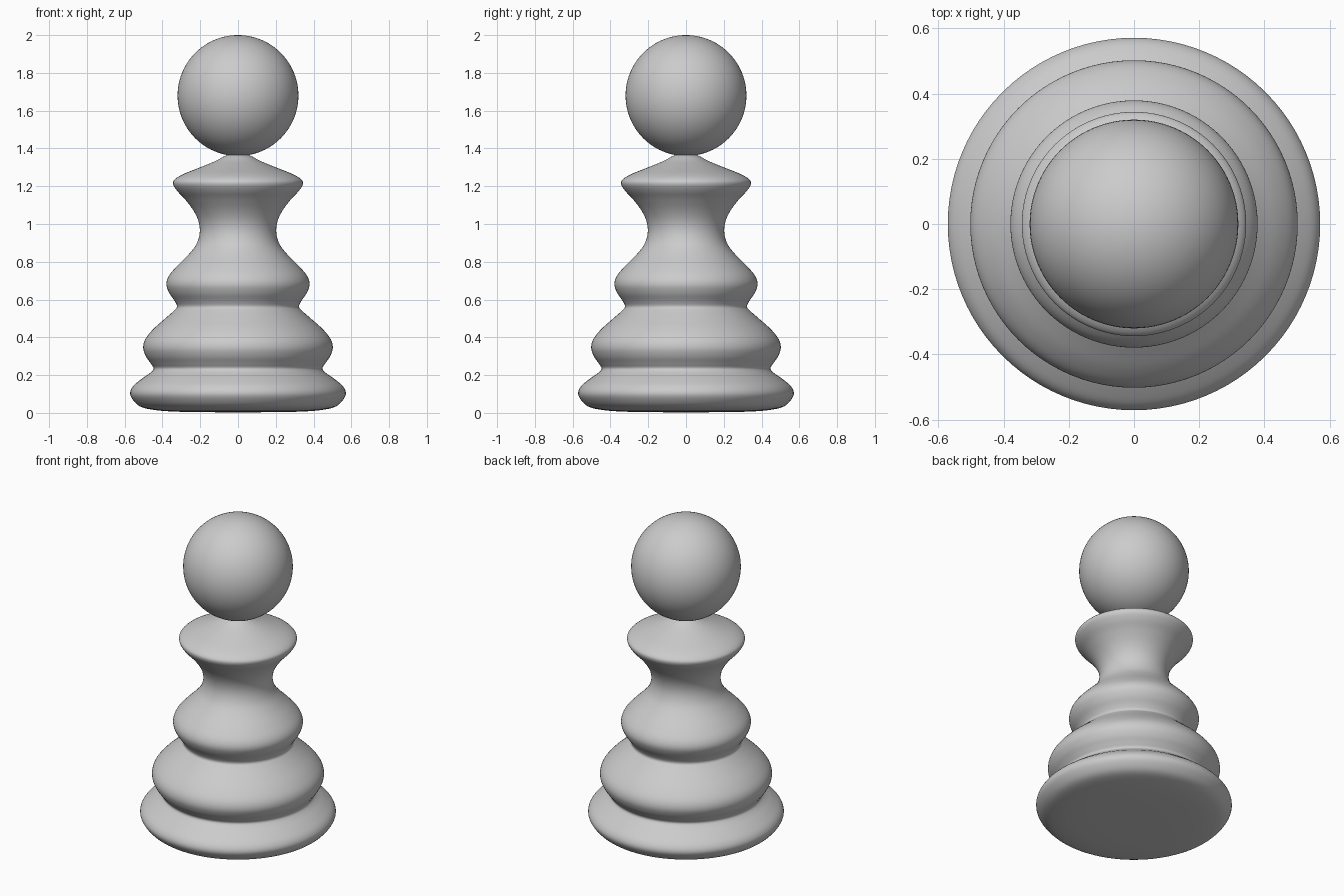
import bpy, bmesh, math
from mathutils import Vector

if "Cube" in bpy.data.objects:
    bpy.data.objects.remove(bpy.data.objects["Cube"])

SEGMENTS = 96
STEPS = 5


def smooth_profile(points, steps):
    """Catmull-Rom curve through (radius, height) points."""
    p = [Vector(q) for q in points]
    p = [p[0]] + p + [p[-1]]
    out = []
    for a, b, c, d in zip(p, p[1:], p[2:], p[3:]):
        for i in range(steps):
            t = i / steps
            out.append(0.5 * (2 * b + (c - a) * t + (2 * a - 5 * b + 4 * c - d) * t**2
                              + (3 * b - a - 3 * c + d) * t**3))
    return out + [p[-1]]


def lathe(name, points):
    bm = bmesh.new()
    verts = [bm.verts.new((max(r, 0), 0, z)) for r, z in smooth_profile(points, STEPS)]
    edges = [bm.edges.new(pair) for pair in zip(verts, verts[1:])]
    bmesh.ops.spin(bm, geom=verts + edges, cent=(0, 0, 0), axis=(0, 0, 1),
                   angle=math.tau, steps=SEGMENTS)
    bmesh.ops.remove_doubles(bm, verts=bm.verts, dist=1e-4)
    bmesh.ops.recalc_face_normals(bm, faces=bm.faces)
    for f in bm.faces:
        f.smooth = True
    mesh = bpy.data.meshes.new(name)
    bm.to_mesh(mesh)
    bm.free()
    obj = bpy.data.objects.new(name, mesh)
    bpy.context.collection.objects.link(obj)
    return obj


# Turned body: foot, two rings, waist and collar
lathe("body", [
    (0, 0.003), (0.2, 0.004), (0.36, 0.008), (0.46, 0.018), (0.52, 0.035),
    (0.557, 0.07), (0.571, 0.105), (0.555, 0.142), (0.51, 0.18), (0.465, 0.212),
    (0.447, 0.235), (0.462, 0.262), (0.488, 0.3), (0.502, 0.345), (0.49, 0.392),
    (0.448, 0.444), (0.39, 0.496), (0.34, 0.54), (0.323, 0.562), (0.335, 0.592),
    (0.364, 0.635), (0.379, 0.68), (0.366, 0.725), (0.323, 0.777), (0.265, 0.835),
    (0.222, 0.89), (0.203, 0.95), (0.208, 1.01), (0.235, 1.07), (0.28, 1.13),
    (0.322, 1.175), (0.343, 1.21), (0.335, 1.236), (0.29, 1.264), (0.2, 1.3),
    (0.12, 1.333), (0.07, 1.36), (0.03, 1.372), (0, 1.375),
])

# Ball on top
bpy.ops.mesh.primitive_uv_sphere_add(segments=SEGMENTS, ring_count=48, radius=0.32,
                                     location=(0, 0, 1.68))
head = bpy.context.object
head.name = "head"
bpy.ops.object.shade_smooth()
